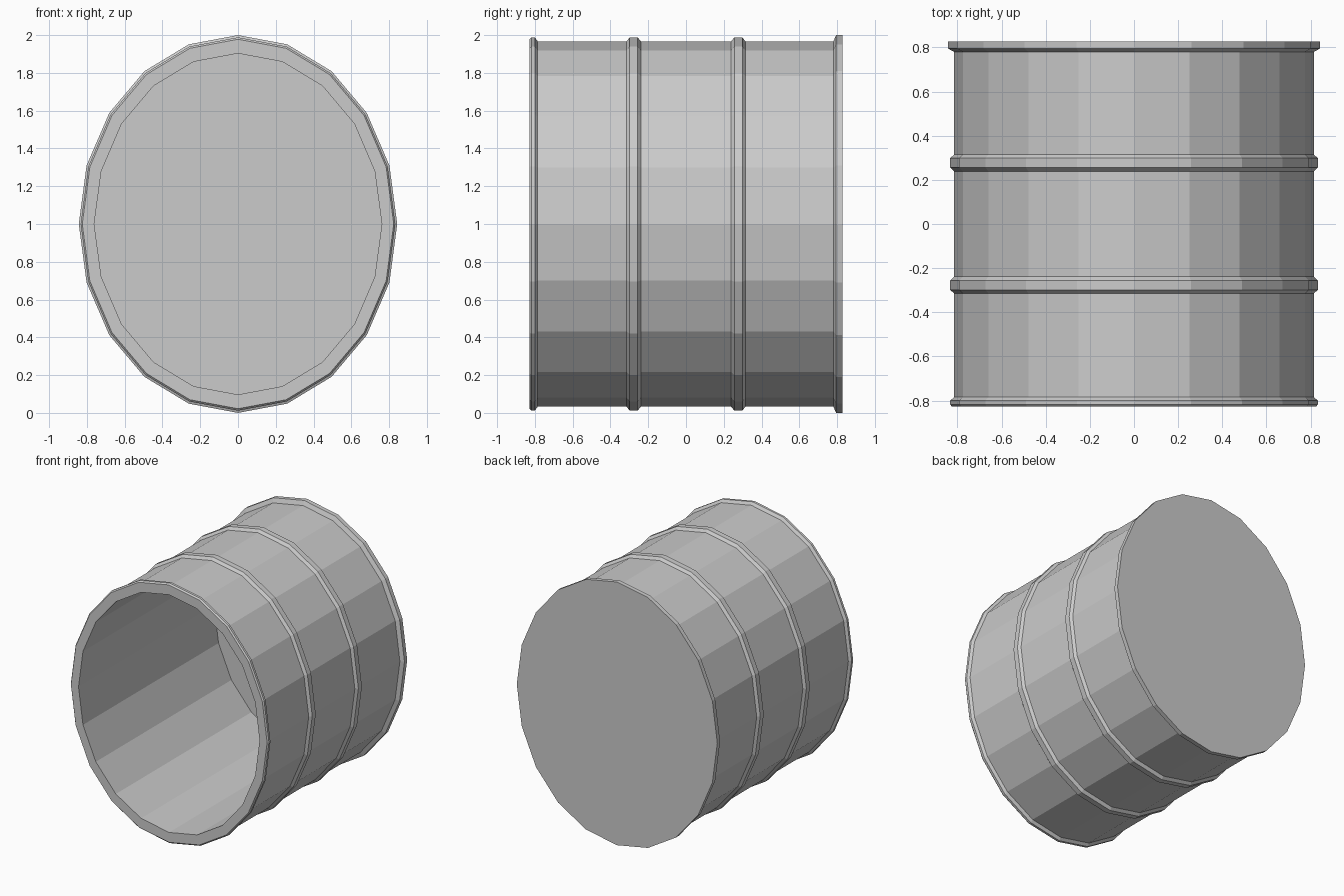
import bpy, bmesh, math

if "Cube" in bpy.data.objects:
    bpy.data.objects.remove(bpy.data.objects["Cube"])

SIDES = 20
RATIO = 0.843          # width / height of the squashed barrel
CZ = 1.0

# Lathe profile as (y, vertical radius), from inner floor, out over the lip, to the back cap
BODY = 0.967
RIB = 0.988
profile = [(0.80, 0.903), (-0.828, 0.903),                                # inner wall
           (-0.828, 0.978), (-0.818, RIB), (-0.80, RIB), (-0.785, BODY)]  # front lip
for c in (-0.277, 0.277):                                                 # two hoops
    profile += [(c - 0.038, BODY), (c - 0.021, RIB), (c + 0.021, RIB), (c + 0.038, BODY)]
profile += [(0.78, BODY), (0.795, 1.0), (0.828, 1.0)]                     # back flange


def lathe(name, pts):
    bm = bmesh.new()
    rings = []
    for y, r in pts:
        ring = []
        for i in range(SIDES):
            a = 2 * math.pi * i / SIDES
            ring.append(bm.verts.new((RATIO * r * math.sin(a), y, CZ + r * math.cos(a))))
        rings.append(ring)
    for a, b in zip(rings, rings[1:]):
        for i in range(SIDES):
            j = (i + 1) % SIDES
            bm.faces.new((a[i], a[j], b[j], b[i]))
    bm.faces.new(rings[0])     # inner floor
    bm.faces.new(rings[-1])    # back cap
    bmesh.ops.recalc_face_normals(bm, faces=bm.faces)
    mesh = bpy.data.meshes.new(name)
    bm.to_mesh(mesh)
    bm.free()
    obj = bpy.data.objects.new(name, mesh)
    bpy.context.collection.objects.link(obj)
    return obj


lathe("open_barrel", profile)
